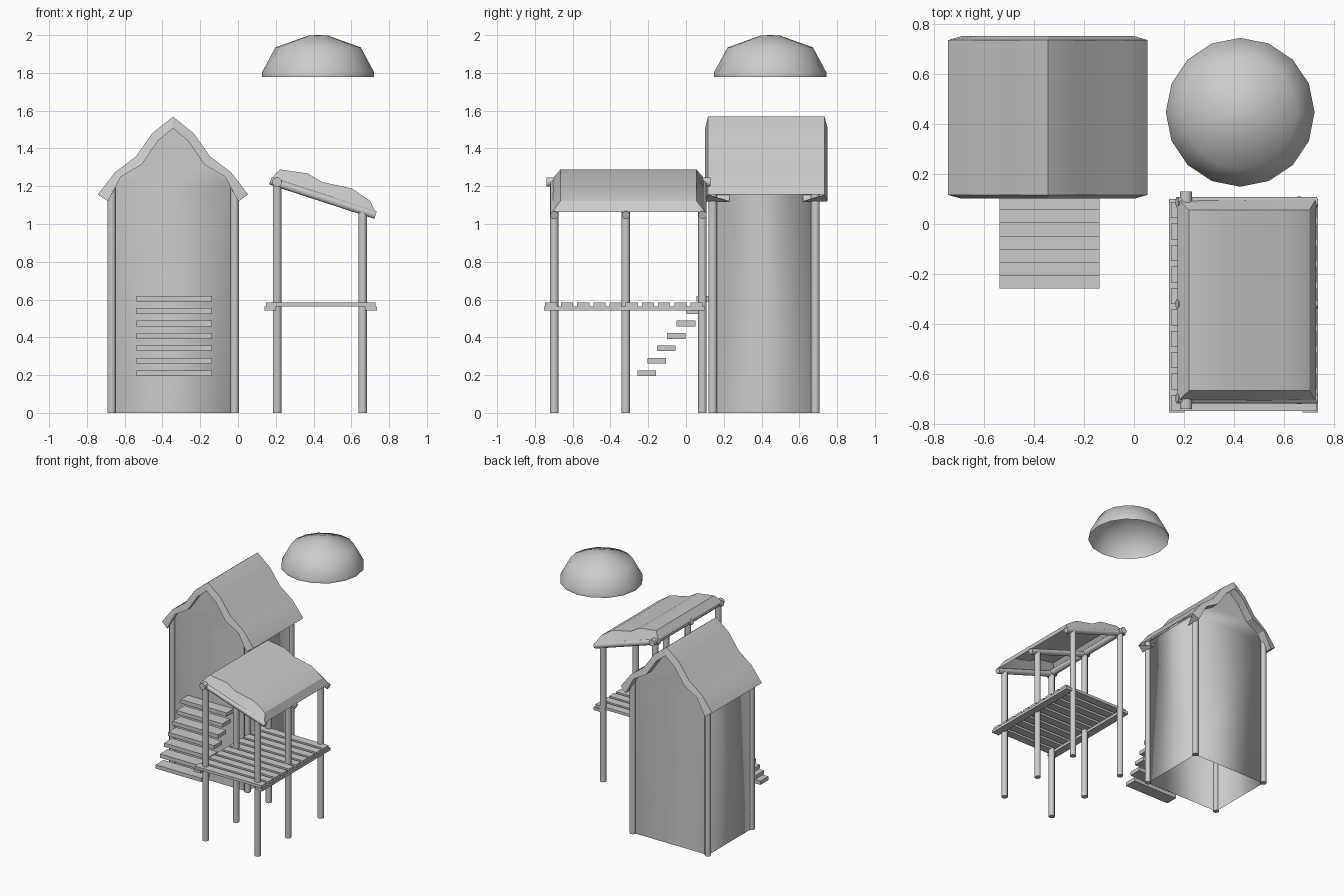
import bpy, math
from mathutils import Vector

if "Cube" in bpy.data.objects:
    bpy.data.objects.remove(bpy.data.objects["Cube"])


def mesh(name, verts, faces, angle=None):
    me = bpy.data.meshes.new(name)
    me.from_pydata([tuple(v) for v in verts], [], faces)
    me.update()
    ob = bpy.data.objects.new(name, me)
    bpy.context.collection.objects.link(ob)
    if angle is not None:
        bpy.ops.object.select_all(action='DESELECT')
        ob.select_set(True)
        bpy.context.view_layer.objects.active = ob
        bpy.ops.object.shade_smooth_by_angle(angle=math.radians(angle))
    return ob


def box(name, x0, x1, y0, y1, z0, z1):
    v = [(x, y, z) for z in (z0, z1) for y in (y0, y1) for x in (x0, x1)]
    f = [(0, 2, 3, 1), (4, 5, 7, 6), (0, 1, 5, 4), (2, 6, 7, 3), (0, 4, 6, 2), (1, 3, 7, 5)]
    return mesh(name, v, f)


def rod(name, a, b, r=0.024, n=8):
    a, b = Vector(a), Vector(b)
    q = (b - a).to_track_quat('Z', 'Y')
    ring = [q @ Vector((r * math.cos(t), r * math.sin(t), 0))
            for t in (2 * math.pi * (i + 0.5) / n for i in range(n))]
    v = [a + p for p in ring] + [b + p for p in ring]
    f = [(i, (i + 1) % n, n + (i + 1) % n, n + i) for i in range(n)]
    f += [tuple(reversed(range(n))), tuple(range(n, 2 * n))]
    return mesh(name, v, f, 50)


def strips(rows, flip=False):
    # quads joining equal-length rows of points
    n = len(rows[0])
    v = [p for row in rows for p in row]
    f = []
    for j in range(len(rows) - 1):
        for i in range(n - 1):
            q = (j * n + i, j * n + i + 1, (j + 1) * n + i + 1, (j + 1) * n + i)
            f.append(q[::-1] if flip else q)
    return v, f


def mirrored(half, cx):
    # half profile given as (distance from centre, z), outer end first
    return [(cx - d, z) for d, z in half] + [(cx + d, z) for d, z in half[-2::-1]]


CX = -0.344

# house walls: open-bottomed gabled shell
wall = mirrored([(0.327, 0), (0.327, 1.2), (0.276, 1.25), (0.165, 1.315),
                 (0.08, 1.44), (0, 1.507)], CX)
n = len(wall)
v = [(x, 0.142, z) for x, z in wall] + [(x, 0.683, z) for x, z in wall]
f = [tuple(reversed(range(n))), tuple(range(n, 2 * n)),
     (0, 1, n + 1, n), (n - 2, n - 1, 2 * n - 1, 2 * n - 2)]
mesh("house_walls", v, f, 180)

# house corner posts
for x in (-0.67, -0.017):
    for y in (0.142, 0.685):
        rod("house_post", (x, y, 0), (x, y, 1.19))

# house roof: bent shell with bevelled, thicker gable rims
outer = mirrored([(0.398, 1.156), (0.308, 1.273), (0.196, 1.358), (0.11, 1.48), (0, 1.568)], CX)
inner = mirrored([(0.345, 1.12), (0.276, 1.25), (0.165, 1.315), (0.08, 1.44), (0, 1.507)], CX)
rows = [[(x, y, z) for x, z in prof] for prof, y in
        ((inner, 0.23), (inner, 0.101), (outer, 0.116), (outer, 0.734), (inner, 0.75), (inner, 0.62))]
v, f = strips(rows)
m = len(outer)
for k in (0, m - 1):                       # eave ends of the rims
    a, b, c, d, e, g = (r * m + k for r in range(6))
    q1, q2 = (a, b, c), (d, e, g)
    f += [q1, q2] if k == 0 else [q1[::-1], q2[::-1]]
mesh("house_roof", v, f, 20)

# stair treads
for i in range(7):
    z, y = 0.21 + 0.0658 * i, -0.257 + 0.052 * i
    box("stair_tread", -0.537, -0.138, y, y + 0.098, z - 0.015, z + 0.015)

# deck beams and planks
for x in (0.14, 0.673):
    box("deck_beam", x, x + 0.062, -0.752, 0.1, 0.543, 0.564)
for i in range(10):
    y = -0.715 + 0.0856 * i
    box("deck_plank", 0.148, 0.728, y - 0.032, y + 0.032, 0.564, 0.585)

# deck posts and sloping rafters
for y in (-0.697, -0.319, 0.087):
    rod("deck_post_tall", (0.207, y, 0), (0.207, y, 1.21))
    rod("deck_post_short", (0.66, y, 0), (0.66, y, 1.06))
    rod("canopy_rafter", (0.172, y, 1.228), (0.728, y, 1.047), 0.022)
rod("canopy_ridge_pole", (0.207, -0.738, 1.222), (0.207, 0.13, 1.222), 0.026)

# canopy: wavy top inset from a sloping rim, open below
top = [(0.22, 1.289), (0.367, 1.268), (0.446, 1.222), (0.604, 1.188), (0.7, 1.122)]
xs = [0.174, 0.34, 0.44, 0.61, 0.727]
rim = [(x, 1.237 - (x - 0.174) * 0.312) for x in xs]
rows = [[(x, y, z) for x, z in prof] for prof, y in
        ((rim, -0.708), (top, -0.665), (top, 0.055), (rim, 0.1))]
v, f = strips(rows)
f += [(0, 5, 10, 15), (19, 14, 9, 4)]
mesh("canopy_roof", v, f, 25)

# hollow dome
N = 16
rows = [[(0.424 + r * math.cos(2 * math.pi * i / N), 0.446 + r * math.sin(2 * math.pi * i / N), z)
         for i in range(N)] for r, z in ((0.297, 1.777), (0.297, 1.803), (0.226, 1.935), (0.05, 1.998))]
v = [p for row in rows for p in row] + [(0.424, 0.446, 2.0)]
f = [(j * N + i, j * N + (i + 1) % N, (j + 1) * N + (i + 1) % N, (j + 1) * N + i)
     for j in range(3) for i in range(N)]
f += [(3 * N + i, 3 * N + (i + 1) % N, 4 * N) for i in range(N)]
mesh("dome", v, f, 60)
